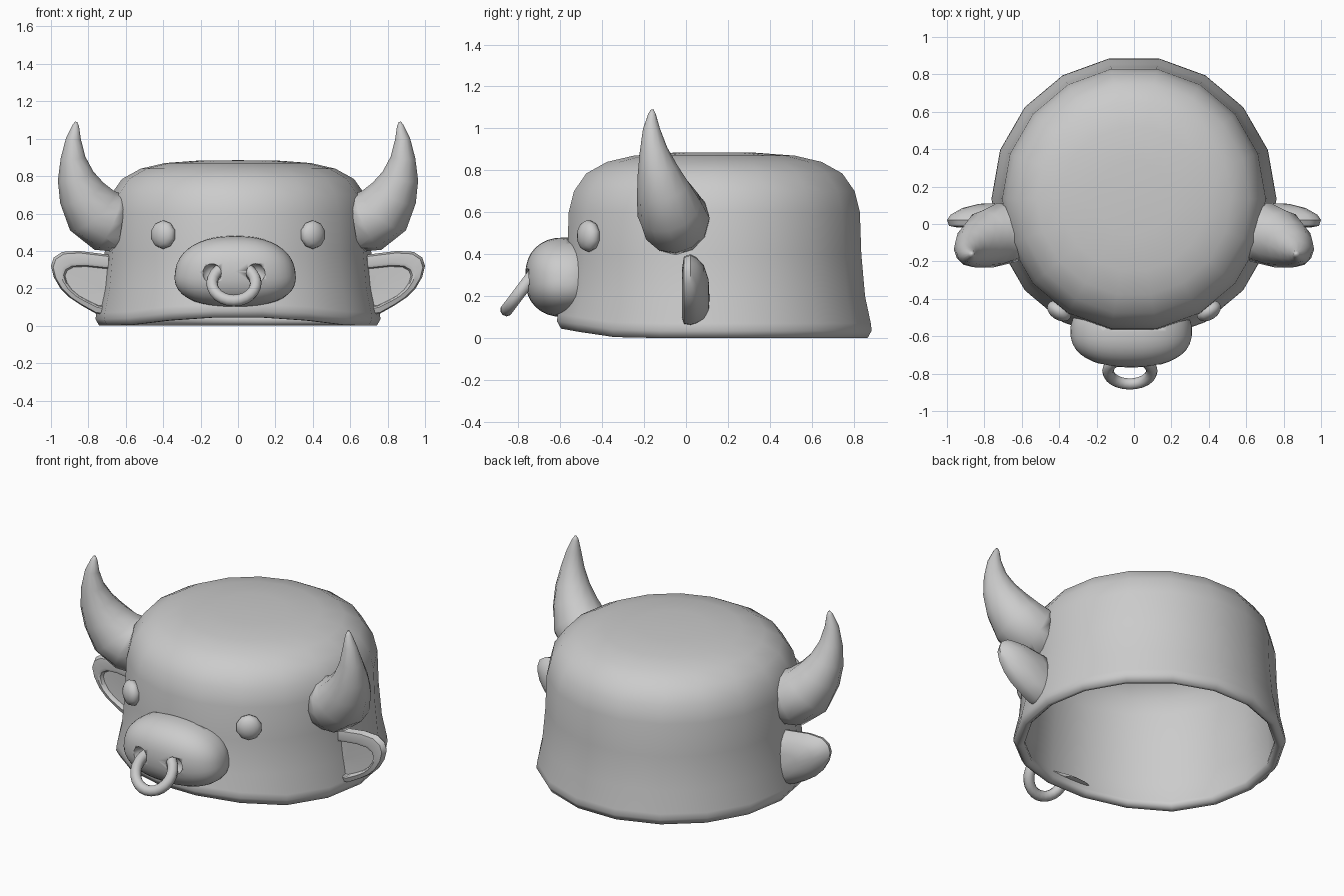
import bpy, bmesh, math
from math import sin, cos, pi, radians
from mathutils import Vector, Matrix

cube = bpy.data.objects.get("Cube")
if cube:
    bpy.data.objects.remove(cube, do_unlink=True)

GREY = (0.6, 0.6, 0.6, 1)
grey = bpy.data.materials.new("soft_grey")
grey.use_nodes = True
grey.diffuse_color = GREY
grey.node_tree.nodes["Principled BSDF"].inputs["Base Color"].default_value = GREY


def finish(bm, name, angle=60):
    """Turn a bmesh into a smooth-shaded object."""
    bmesh.ops.remove_doubles(bm, verts=bm.verts[:], dist=0.0005)
    bmesh.ops.recalc_face_normals(bm, faces=bm.faces[:])
    mesh = bpy.data.meshes.new(name)
    bm.to_mesh(mesh)
    bm.free()
    mesh.materials.append(grey)
    ob = bpy.data.objects.new(name, mesh)
    bpy.context.collection.objects.link(ob)
    bpy.ops.object.select_all(action='DESELECT')
    ob.select_set(True)
    bpy.context.view_layer.objects.active = ob
    bpy.ops.object.shade_smooth_by_angle(angle=radians(angle))
    return ob


def loft(bm, loops, caps=False, wrap=False):
    """Bridge equal-length closed loops of points."""
    rings = [[bm.verts.new(p) for p in loop] for loop in loops]
    pairs = list(zip(rings, rings[1:]))
    if wrap:
        pairs.append((rings[-1], rings[0]))
    for a, b in pairs:
        n = len(a)
        for i in range(n):
            bm.faces.new((a[i], a[(i + 1) % n], b[(i + 1) % n], b[i]))
    if caps:
        bm.faces.new(rings[0])
        bm.faces.new(rings[-1])


def subtract(ob, cutter):
    cutter.hide_render = True
    cutter.hide_set(True)
    cut = ob.modifiers.new(cutter.name, 'BOOLEAN')
    cut.operation = 'DIFFERENCE'
    cut.object = cutter
    cut.solver = 'EXACT'


# Hollow hat: outer shell, rolled brim and inner shell from profiles
CENTRE_Y, SIDES = 0.135, 18
outer = [(.001, .885), (.2, .884), (.39, .87), (.52, .84), (.62, .785), (.68, .70),
         (.705, .6), (.712, .4), (.73, .2), (.758, .07), (.762, .035), (.742, 0)]
brim = [(.72, .002), (.70, .02), (.70, .04)]
inner = [(.709, .07), (.706, .2), (.692, .4), (.685, .6), (.66, .69), (.605, .768),
         (.51, .82), (.38, .85), (.001, .865)]


def hat_ring(r, z):
    ring = []
    for k in range(SIDES):
        a = 2 * pi * k / SIDES
        y = CENTRE_Y + r * sin(a)
        lift = max(0, min(1, (-0.28 - y) / 0.31)) ** 1.4 if z < 0.08 else 0
        ring.append((r * cos(a), y, z + 0.045 * lift))
    return ring


bm = bmesh.new()
loft(bm, [hat_ring(r, z) for r, z in outer + brim + inner], caps=True)
finish(bm, "hat_body", 80)

# Cavity cutter keeps the attached parts from showing inside the hat
bm = bmesh.new()
loft(bm, [hat_ring(r + .008, z) for r, z in inner], caps=True)
cavity = finish(bm, "cavity_cutter")

# Horns: tapered tubes following a curved path
horn_path = [((.63, -.045, .548), .155), ((.70, -.05, .558), .166), ((.78, -.08, .615), .158),
             ((.835, -.11, .71), .128), ((.868, -.135, .80), .098), ((.882, -.155, .90), .066),
             ((.88, -.165, 1.0), .04), ((.868, -.162, 1.07), .018), ((.866, -.16, 1.09), .006)]


def horn(name, side):
    pts = [Vector(p) for p, r in horn_path]
    loops = []
    for i, (p, r) in enumerate(horn_path):
        t = (pts[min(i + 1, len(pts) - 1)] - pts[max(i - 1, 0)]).normalized()
        u = t.cross(Vector((0, 1, 0))).normalized()
        v = t.cross(u)
        ring = [pts[i] + r * (u * cos(a) + v * sin(a)) for a in [2 * pi * k / 12 for k in range(12)]]
        loops.append([(side * q.x, q.y, q.z) for q in ring])
    bm = bmesh.new()
    loft(bm, loops, caps=True)
    return finish(bm, name, 80)


# Ears: domed leaf shapes with a shallow recessed front
ear_outline = [(.69, .38), (.77, .39), (.85, .40), (.94, .395), (.985, .365), (1.0, .32), (.985, .26),
               (.95, .20), (.90, .15), (.84, .11), (.76, .065), (.71, .06), (.69, .12), (.69, .25)]
# Each layer: x scale, z scale, depth
ear_layers = [(.02, .02, .012), (.74, .62, .008), (.77, .65, -.012), (.82, .72, -.018), (.96, .95, -.01),
              (1, 1, .022), (.93, .93, .05), (.72, .76, .085), (.4, .45, .108), (.02, .02, .112)]


def ear(name, side):
    loops = [[(side * (.71 + (x - .71) * sx), y, .18 + (z - .18) * sz) for x, z in ear_outline]
             for sx, sz, y in ear_layers]
    bm = bmesh.new()
    loft(bm, loops, caps=True)
    return finish(bm, name, 40)


# Eyes: small flattened balls
def eye(name, side):
    bm = bmesh.new()
    bmesh.ops.create_uvsphere(bm, u_segments=10, v_segments=8, radius=1)
    bm.transform(Matrix.Translation((side * .4, -.465, .487)) @ Matrix.Rotation(side * radians(33), 4, 'Z')
                 @ Matrix.Diagonal((.074, .048, .077, 1)) @ Matrix.Rotation(pi / 2, 4, 'X'))
    return finish(bm, name, 80)


for side, word in ((1, "left"), (-1, "right")):
    for part, build in (("horn", horn), ("ear", ear), ("eye", eye)):
        subtract(build(word + "_" + part, side), cavity)

# Snout: rounded box-like ball, a little wider at the bottom
bm = bmesh.new()
bmesh.ops.create_uvsphere(bm, u_segments=32, v_segments=20, radius=1,
                          matrix=Matrix.Rotation(pi / 2, 4, 'Y'))
for v in bm.verts:
    x, y, z = (math.copysign(abs(c) ** .85, c) for c in v.co)
    v.co = (-.015 + .322 * x * (1 - .09 * z), -.575 + .192 * y, .29 + .19 * z)
snout = finish(bm, "snout", 50)
subtract(snout, cavity)

# Nostril pits cut into the snout
bm = bmesh.new()
for x in (-.14, .095):
    bmesh.ops.create_uvsphere(bm, u_segments=16, v_segments=10, radius=.052,
                              matrix=Matrix.Translation((x, -.76, .28)))
subtract(snout, finish(bm, "nostril_cutter"))

# Nose ring: torus tilted forward
MAJOR, MINOR = .117, .031
bm = bmesh.new()
place = Matrix.Translation((-.022, -.785, .228)) @ Matrix.Rotation(radians(-37), 4, 'X')
ring_loops = []
for i in range(24):
    a = 2 * pi * i / 24
    ring_loops.append([place @ Vector(((MAJOR + MINOR * cos(b)) * cos(a), MINOR * sin(b),
                                       (MAJOR + MINOR * cos(b)) * sin(a)))
                       for b in [2 * pi * k / 10 for k in range(10)]])
loft(bm, ring_loops, wrap=True)
finish(bm, "nose_ring", 80)
